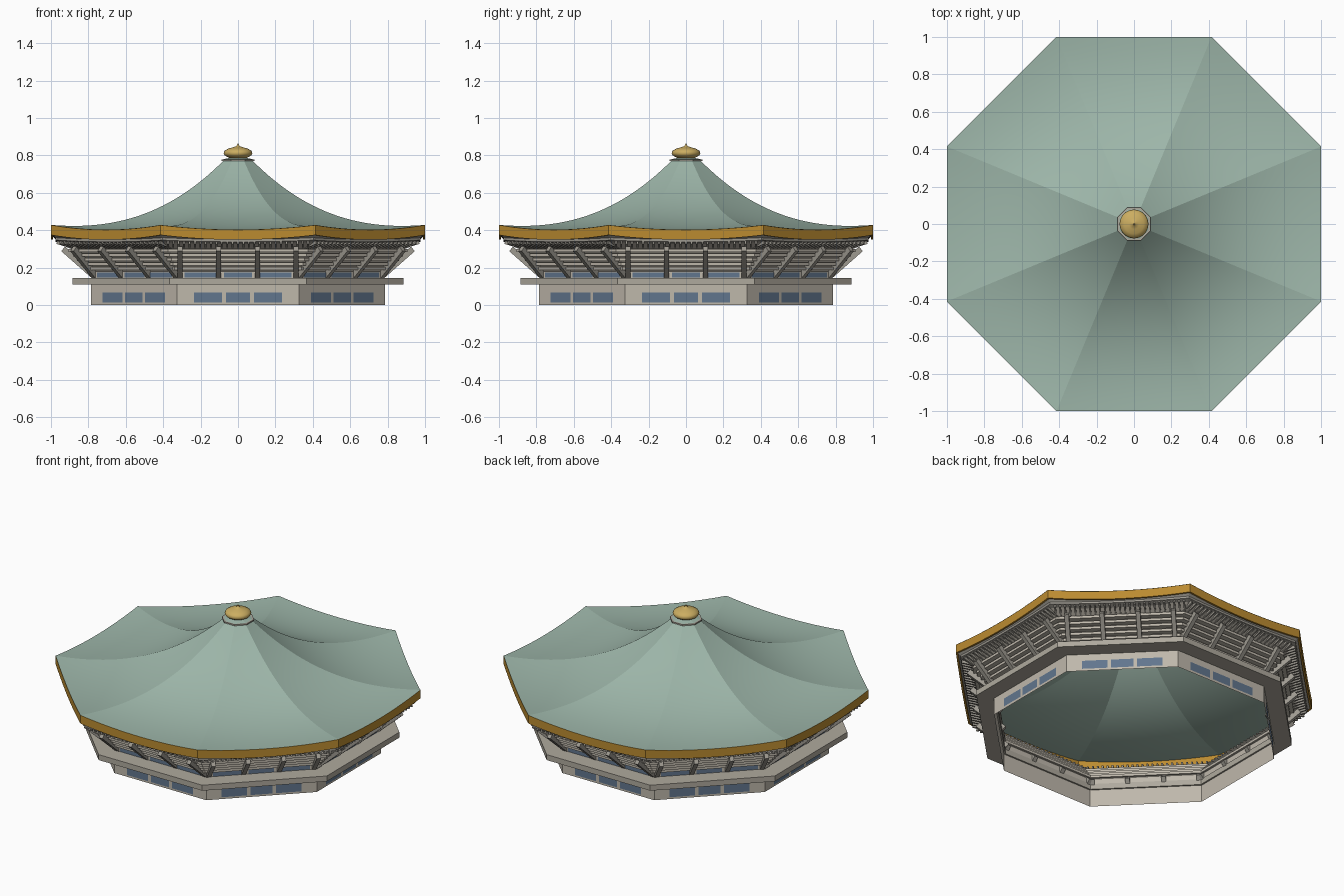
import bpy, bmesh, math
from mathutils import Vector

cube = bpy.data.objects.get("Cube")
if cube:
    bpy.data.objects.remove(cube, do_unlink=True)

TAN = math.tan(math.pi / 8)  # half side width of an octagon per unit of apothem


def material(name, rgb, rough=0.7):
    m = bpy.data.materials.new(name)
    m.use_nodes = True
    m.diffuse_color = (*rgb, 1)
    bsdf = m.node_tree.nodes["Principled BSDF"]
    bsdf.inputs["Base Color"].default_value = (*rgb, 1)
    bsdf.inputs["Roughness"].default_value = rough
    return m


COPPER = material("copper green", (0.34, 0.47, 0.40))
GOLD = material("eave gold", (0.50, 0.26, 0.03))
BRASS = material("finial brass", (0.60, 0.42, 0.12))
CONCRETE = material("light concrete", (0.52, 0.48, 0.41))
STONE = material("ledge stone", (0.43, 0.40, 0.34))
BEAM = material("beam grey", (0.34, 0.32, 0.28))
GLASS = material("window blue", (0.12, 0.18, 0.27))


def place(side, t, a, z):
    """Point on one of eight sides: t along it, a outwards, z up."""
    ang = math.radians(45 * side - 90)
    c, s = math.cos(ang), math.sin(ang)
    return Vector((c * a - s * t, s * a + c * t, z))


def finish(name, bm, mat, smooth=False):
    me = bpy.data.meshes.new(name)
    bm.to_mesh(me)
    bm.free()
    me.materials.append(mat)
    for p in me.polygons:
        p.use_smooth = smooth
    ob = bpy.data.objects.new(name, me)
    bpy.context.collection.objects.link(ob)
    return ob


def octagon(name, profile, mat, closed=False, segs=1, sag=0.0, smooth=False):
    """Sweep an (apothem, height) profile round eight separate sides."""
    bm = bmesh.new()
    n = len(profile)
    for side in range(8):
        grid = []
        for a, z in profile:
            row = []
            for i in range(segs + 1):
                f = 2 * i / segs - 1
                dip = sag * (1 - f * f) * a * a
                row.append(bm.verts.new(place(side, f * a * TAN, a, z - dip)))
            grid.append(row)
        for j in range(n if closed else n - 1):
            lo, hi = grid[j], grid[(j + 1) % n]
            for i in range(segs):
                bm.faces.new((lo[i], lo[i + 1], hi[i + 1], hi[i]))
    return finish(name, bm, mat, smooth)


def band(name, a0, a1, z0, z1, mat, **kw):
    return octagon(name, [(a1, z0), (a1, z1), (a0, z1), (a0, z0)], mat, True, **kw)


def beams(name, positions, start, end, width, depth, mat):
    """Beams running outwards from start to end (apothem, height) on all sides."""
    bm = bmesh.new()
    s, e = Vector(start), Vector(end)
    d = (e - s).normalized()
    off = Vector((-d.y, d.x)) * depth / 2
    outline = [s - off, e - off, e + off, s + off]
    for side in range(8):
        for t in positions:
            left, right = [[bm.verts.new(place(side, t + w, p.x, p.y)) for p in outline]
                           for w in (-width / 2, width / 2)]
            bm.faces.new(left)
            bm.faces.new(right[::-1])
            for i in range(4):
                j = (i + 1) % 4
                bm.faces.new((left[j], left[i], right[i], right[j]))
    bmesh.ops.recalc_face_normals(bm, faces=bm.faces)
    return finish(name, bm, mat)


def windows(name, spans, a, z0, z1):
    """Thin glass plates on all sides, one per (centre, width)."""
    bm = bmesh.new()
    for side in range(8):
        for t, w in spans:
            l, r = t - w / 2, t + w / 2
            bm.faces.new([bm.verts.new(place(side, x, a, z))
                          for x, z in ((l, z0), (r, z0), (r, z1), (l, z1))])
    return finish(name, bm, GLASS)


# Ground floor and ledge
octagon("lower_wall", [(0.785, 0), (0.785, 0.115)], CONCRETE)
windows("lower_windows", [(-0.16, 0.15), (0, 0.13), (0.16, 0.15)], 0.788, 0.013, 0.066)
band("ledge", 0.775, 0.885, 0.11, 0.145, STONE)

# Upper wall flaring out to the eaves
octagon("upper_wall", [(0.78, 0.14), (0.78, 0.18), (0.885, 0.30), (0.95, 0.335)], CONCRETE)
windows("upper_windows", [(-0.2, 0.17), (0, 0.15), (0.2, 0.17)], 0.783, 0.147, 0.175)

# Stacked horizontal rails following the flare
for i in range(5):
    z = 0.188 + 0.024 * i
    a = 0.805 + 0.022 * i
    band(f"rail_{i + 1}", a - 0.03, a + 0.012, z, z + 0.016, CONCRETE)

# Raking struts and rafters
beams("struts", [-0.31, -0.105, 0.105, 0.31], (0.765, 0.15), (0.935, 0.30), 0.026, 0.032, BEAM)
count = 27
beams("rafters", [-0.375 + 0.75 * i / (count - 1) for i in range(count)],
      (0.88, 0.312), (0.968, 0.338), 0.010, 0.024, BEAM)
octagon("eave_soffit", [(0.94, 0.335), (0.975, 0.347), (0.975, 0.36), (0.99, 0.375)],
        BEAM, segs=12, sag=0.01)

# Sweeping roof with raised corners
curve = []
for i in range(29):
    a = 1 - 0.93 * i / 28
    curve.append((a, 0.415 + 0.44 * (1 - a) ** 2.6 + 0.013 * a ** 6))
octagon("roof", curve, COPPER, segs=12, sag=0.025, smooth=True)
band("eave_fascia", 0.988, 1.0, 0.374, 0.427, GOLD, segs=12, sag=0.025)

# Lantern on the roof top
octagon("lantern_wall", [(0.074, 0.73), (0.074, 0.772)], CONCRETE)
windows("lantern_windows", [(0, 0.044)], 0.076, 0.75, 0.768)
band("lantern_slab", 0.02, 0.088, 0.771, 0.779, STONE)
octagon("lantern_cap", [(0.078, 0.779), (0.03, 0.79)], COPPER)

# Onion finial turned on a lathe
outline = [(0.03, 0.779), (0.05, 0.788), (0.07, 0.799), (0.077, 0.812), (0.071, 0.825),
           (0.052, 0.836), (0.028, 0.843), (0.010, 0.849), (0.004, 0.857), (0.0, 0.868)]
bm = bmesh.new()
verts = [bm.verts.new((r, 0, z)) for r, z in outline]
edges = [bm.edges.new(pair) for pair in zip(verts, verts[1:])]
bmesh.ops.spin(bm, geom=verts + edges, cent=(0, 0, 0), axis=(0, 0, 1),
               angle=math.tau, steps=32)
bmesh.ops.remove_doubles(bm, verts=bm.verts, dist=0.0005)
bmesh.ops.recalc_face_normals(bm, faces=bm.faces)
finish("finial", bm, BRASS, smooth=True)
